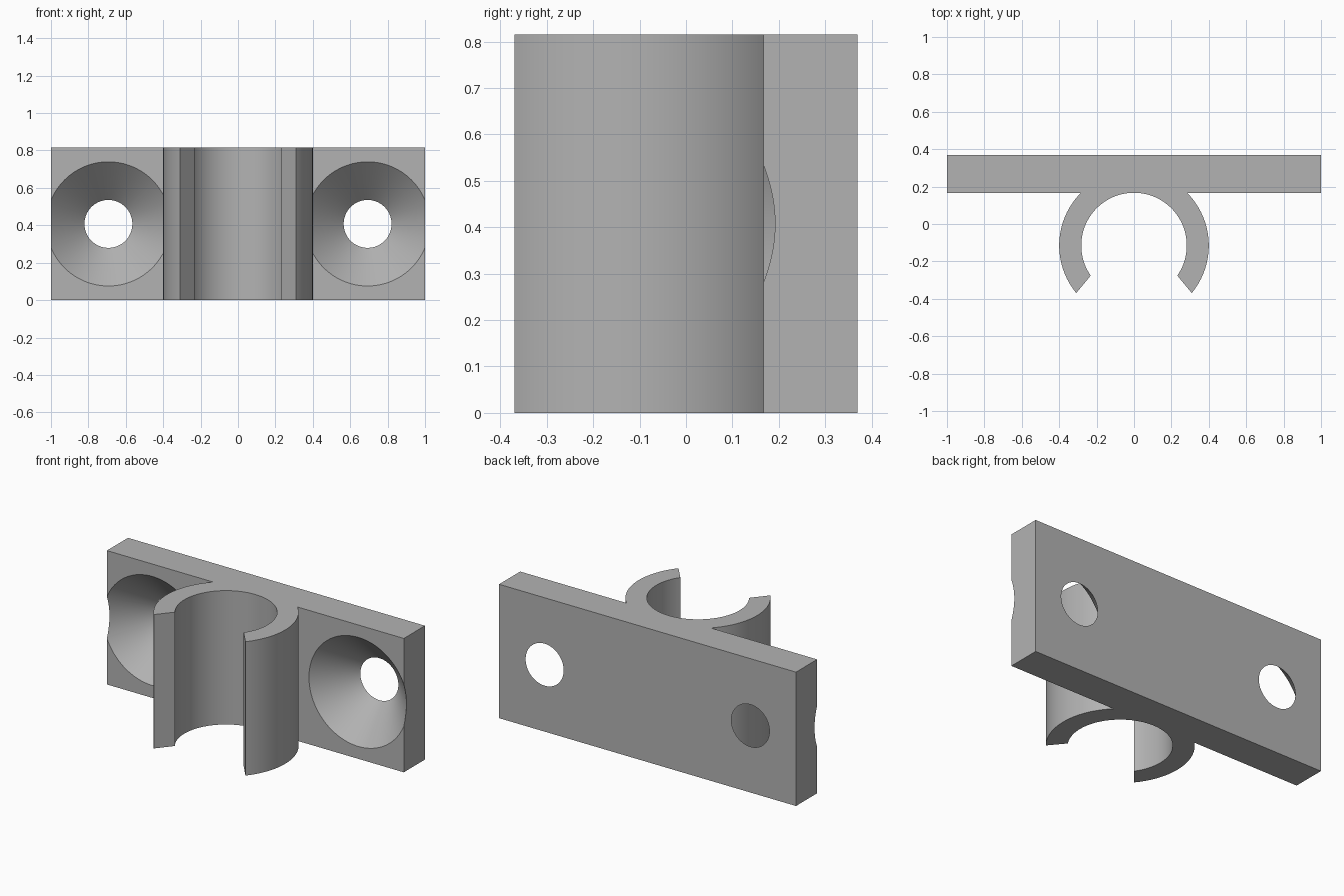
import bpy
import bmesh
from math import asin, atan2, cos, sin, radians, pi
from mathutils import Matrix

default = bpy.data.objects.get("Cube")
if default:
    bpy.data.objects.remove(default, do_unlink=True)

HEIGHT = 0.815
FRONT, BACK = 0.167, 0.37        # plate faces
RING_Y = -0.115                  # clip centre
OUTER, INNER = 0.40, 0.282
HOLE_X, HOLE_R, SINK_R = 0.693, 0.128, 0.332

grey = bpy.data.materials.new("plain_grey")
grey.use_nodes = True
colour = (0.45, 0.45, 0.45, 1)
grey.diffuse_color = colour
grey.node_tree.nodes["Principled BSDF"].inputs["Base Color"].default_value = colour


def make_object(name, bm):
    bmesh.ops.recalc_face_normals(bm, faces=bm.faces)
    mesh = bpy.data.meshes.new(name)
    bm.to_mesh(mesh)
    bm.free()
    mesh.materials.append(grey)
    obj = bpy.data.objects.new(name, mesh)
    bpy.context.collection.objects.link(obj)
    return obj


def arc(radius, start, end, steps):
    angles = [start + (end - start) * i / steps for i in range(steps + 1)]
    return [(radius * cos(a), RING_Y + radius * sin(a)) for a in angles]


# Right half of the outline: inner arc, slanted lip, outer arc, plate
root = asin((FRONT - RING_Y) / OUTER)
half = arc(INNER, pi / 2, radians(-34.8), 48)
half += arc(OUTER, atan2(-BACK - RING_Y, 0.31), root, 40)
half += [(1, FRONT), (1, BACK)]
outline = half + [(-x, y) for x, y in reversed(half[1:])]

# Bracket body: plate and open clip extruded as one piece
bm = bmesh.new()
base = bm.faces.new([bm.verts.new((x, y, 0)) for x, y in outline])
top = bmesh.ops.extrude_face_region(bm, geom=[base], use_keep_orig=True)
bmesh.ops.translate(bm, vec=(0, 0, HEIGHT),
                    verts=[v for v in top["geom"] if isinstance(v, bmesh.types.BMVert)])
bracket = make_object("clip_bracket", bm)

# Countersunk screw holes, running past both plate faces
extra = 0.01
slope = (SINK_R - HOLE_R) / (BACK - FRONT)
for side, sign in (("left", 1), ("right", -1)):
    bm = bmesh.new()
    place = Matrix.Translation((sign * HOLE_X, (FRONT + BACK) / 2, HEIGHT / 2))
    bmesh.ops.create_cone(bm, cap_ends=True, segments=128,
                          radius1=SINK_R + extra * slope,
                          radius2=HOLE_R - extra * slope,
                          depth=BACK - FRONT + 2 * extra,
                          matrix=place @ Matrix.Rotation(radians(-90), 4, "X"))
    cutter = make_object(side + "_hole_cutter", bm)
    cutter.hide_render = True
    cut = bracket.modifiers.new(side + "_screw_hole", "BOOLEAN")
    cut.operation = "DIFFERENCE"
    cut.solver = "EXACT"
    cut.object = cutter
    bpy.context.view_layer.objects.active = bracket
    bpy.ops.object.modifier_apply(modifier=cut.name)
    bpy.data.objects.remove(cutter, do_unlink=True)

# Smooth curved walls, crisp edges
bpy.ops.object.select_all(action="DESELECT")
bracket.select_set(True)
bpy.context.view_layer.objects.active = bracket
bpy.ops.object.shade_smooth_by_angle(angle=radians(25))
